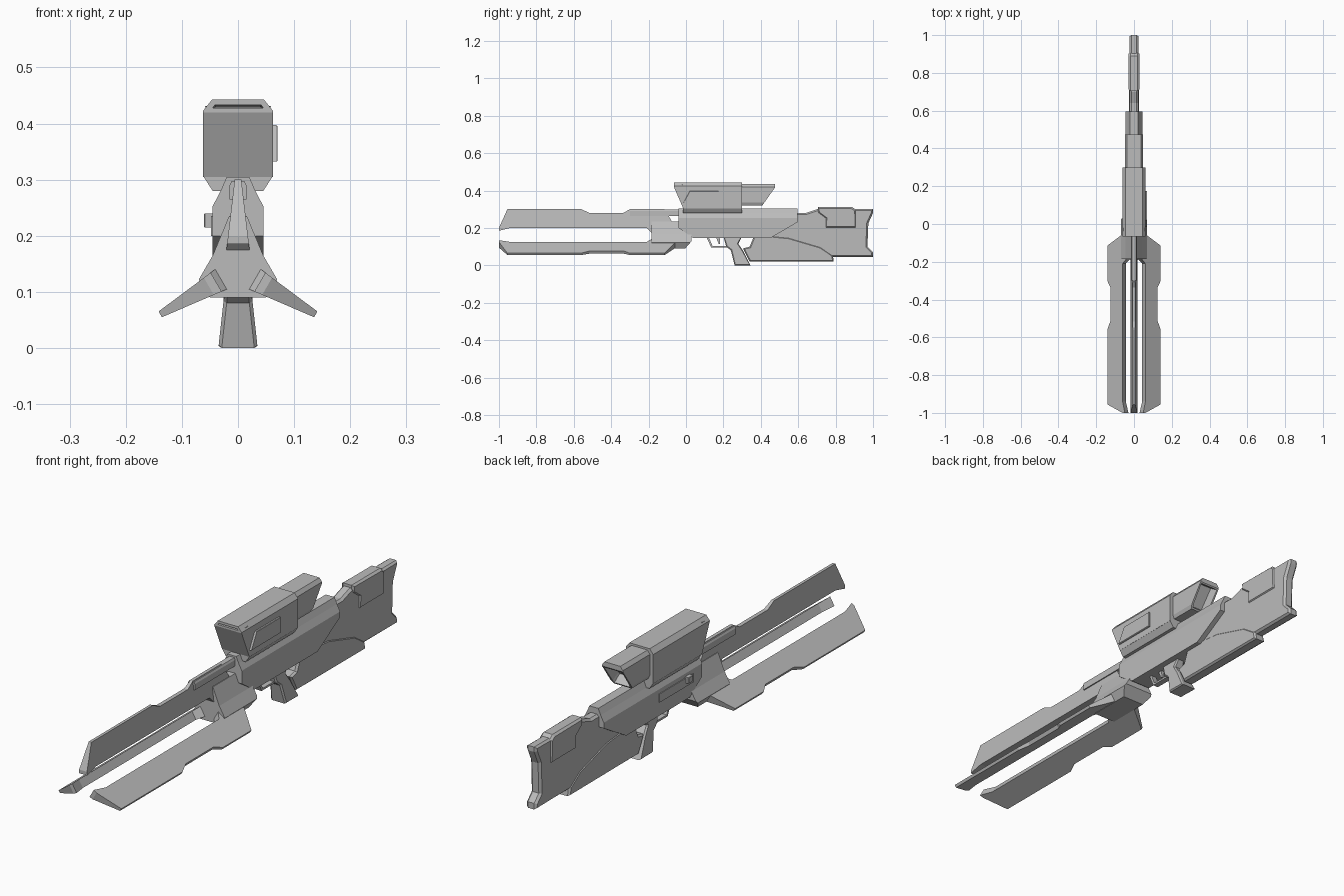
import bpy, bmesh
from math import radians
from mathutils import Matrix, Vector

if "Cube" in bpy.data.objects:
    bpy.data.objects.remove(bpy.data.objects["Cube"])

grey = bpy.data.materials.new("plain_grey")
grey.use_nodes = True
tone = (0.5, 0.5, 0.5, 1)
grey.diffuse_color = tone
grey.node_tree.nodes["Principled BSDF"].inputs["Base Color"].default_value = tone

AXIS_Z = 0.14  # height of the axis the three blades turn around


def finish(bm, name):
    bmesh.ops.recalc_face_normals(bm, faces=bm.faces)
    mesh = bpy.data.meshes.new(name)
    bm.to_mesh(mesh)
    bm.free()
    mesh.materials.append(grey)
    obj = bpy.data.objects.new(name, mesh)
    bpy.context.collection.objects.link(obj)
    return obj


def bridge(rings):
    """Solid through matching rings of points, with capped ends."""
    bm = bmesh.new()
    loops = [[bm.verts.new(p) for p in ring] for ring in rings]
    n = len(loops[0])
    for a, b in zip(loops, loops[1:]):
        for i in range(n):
            j = (i + 1) % n
            bm.faces.new((a[i], a[j], b[j], b[i]))
    caps = [bm.faces.new(loops[0][::-1]), bm.faces.new(loops[-1])]
    bmesh.ops.recalc_face_normals(bm, faces=bm.faces)
    return bm, caps


def slab(profile, width, chamfer=0.0, center=0.0):
    """Side profile of (y, z) points given thickness; width may depend on z."""
    half = width if callable(width) else (lambda z: width)
    rings = [[(center + s * (half(z) - chamfer), y, z) for y, z in profile] for s in (-1, 1)]
    bm, caps = bridge(rings)
    if chamfer:
        bmesh.ops.inset_individual(bm, faces=caps, thickness=chamfer, depth=chamfer)
    return bm


def prism(half_section, y0, y1):
    """Mirrored (x, z) section run along y."""
    section = half_section + [(-x, z) for x, z in reversed(half_section)]
    return bridge([[(x, y, z) for x, z in section] for y in (y0, y1)])[0]


def cut(bm, point, normal):
    """Slice off everything on the side the normal points to."""
    geom = bm.verts[:] + bm.edges[:] + bm.faces[:]
    res = bmesh.ops.bisect_plane(bm, geom=geom, plane_co=point, plane_no=normal, clear_outer=True)
    edges = [e for e in res["geom_cut"] if isinstance(e, bmesh.types.BMEdge)]
    bmesh.ops.contextual_create(bm, geom=edges)
    bmesh.ops.recalc_face_normals(bm, faces=bm.faces)


def recess(bm, direction, rim, depth):
    """Hollow the face that looks most along a direction."""
    bm.normal_update()
    face = max(bm.faces, key=lambda f: f.normal.dot(Vector(direction)))
    bmesh.ops.inset_region(bm, faces=[face], thickness=rim)
    bmesh.ops.inset_region(bm, faces=[face], thickness=rim / 2, depth=-depth)


# Three blades around the axis, each with a root on the hub
blade = [(-1, 0.045), (-1, 0.06), (-0.955, 0.16), (-0.56, 0.16), (-0.515, 0.14),
         (-0.335, 0.14), (-0.3, 0.16), (-0.115, 0.16), (-0.06, 0.07),
         (-0.06, 0.03), (-0.18, 0.03), (-0.21, 0.06), (-0.94, 0.06)]
for name, angle in (("top_blade", 0), ("left_blade", 120), ("right_blade", -120)):
    bm = slab(blade, lambda r: 0.02 - 0.117 * (r - 0.04))
    turn = Matrix.Translation((0, 0, AXIS_Z)) @ Matrix.Rotation(radians(angle), 4, "Y")
    bmesh.ops.transform(bm, matrix=turn, verts=bm.verts)
    finish(bm, name)

# Hub and the rail over it
hub = prism([(0.016, 0.235), (0.045, 0.165), (0.07, 0.122), (0.05, 0.09)], -0.185, 0.03)
cut(hub, (0, 0, 0.095), (0, 0.75, -0.66))
finish(hub, "blade_hub")
finish(prism([(0.011, 0.298), (0.015, 0.29), (0.015, 0.265)], -0.3, -0.03), "top_rail")

# Receiver with sloped lower front and rear
body = prism([(0.02, 0.305), (0.031, 0.28), (0.045, 0.253), (0.045, 0.145)], -0.04, 0.595)
cut(body, (0, -0.04, 0.2), (0, -0.055, -0.08))
cut(body, (0, 0.595, 0.23), (0, 0.085, -0.145))
finish(body, "receiver")
finish(slab([(0.02, 0.2), (0.02, 0.235), (0.24, 0.235), (0.24, 0.2)], 0.003, 0, -0.045),
       "side_port")
finish(slab([(0.04, 0.215), (0.04, 0.24), (0.07, 0.24), (0.07, 0.215)], 0.01, 0.002, -0.051),
       "bolt_knob")

# Scope: main housing, eyepiece and side panel
scope = prism([(0.046, 0.443), (0.062, 0.423), (0.062, 0.305)], -0.065, 0.3)
cut(scope, (0, -0.065, 0.42), (0, -0.115, -0.05))
recess(scope, (0, -1, 0), 0.011, 0.045)
finish(scope, "scope_housing")
finish(prism([(0.062, 0.306), (0.045, 0.28)], -0.015, 0.3), "scope_mount")
eye = prism([(0.036, 0.435), (0.047, 0.42), (0.047, 0.335), (0.04, 0.32)], 0.29, 0.475)
cut(eye, (0, 0.475, 0.415), (0, 0.085, -0.06))
recess(eye, (0, 0.8, -0.6), 0.009, 0.04)
finish(eye, "scope_eyepiece")
finish(slab([(-0.015, 0.332), (0.02, 0.397), (0.175, 0.397), (0.175, 0.332)], 0.006, 0.002, 0.064),
       "scope_side_panel")

# Stock, cheek pad and lower stock
stock = [(0.45, 0.28), (0.64, 0.28), (0.7, 0.3), (1, 0.3), (1, 0.28), (0.975, 0.225),
         (0.97, 0.1), (1, 0.07), (1, 0.045), (0.7, 0.045), (0.45, 0.12)]
finish(slab(stock, 0.023, 0.009), "stock")
pad = [(0.705, 0.28), (0.745, 0.25), (0.745, 0.2), (0.91, 0.2),
       (0.91, 0.295), (0.89, 0.311), (0.705, 0.311)]
finish(slab(pad, 0.028, 0.009), "cheek_pad")
lower = [(0.365, 0.16), (0.34, 0.1), (0.305, 0.09), (0.34, 0.02), (0.79, 0.02),
         (0.785, 0.055), (0.72, 0.1), (0.55, 0.15), (0.45, 0.16)]
finish(slab(lower, 0.026, 0.008), "lower_stock")

# Grip, trigger guard and trigger
grip = [(0.2, 0.155), (0.215, 0.1), (0.24, 0.08), (0.26, 0), (0.345, 0),
        (0.305, 0.08), (0.28, 0.115), (0.3, 0.155)]
finish(slab(grip, lambda z: 0.035 - 0.11 * z, 0.006), "grip")
guard = [(0.11, 0.15), (0.135, 0.095), (0.225, 0.095), (0.225, 0.103),
         (0.142, 0.103), (0.122, 0.15)]
finish(slab(guard, 0.012), "trigger_guard")
finish(slab([(0.16, 0.15), (0.175, 0.115), (0.182, 0.115), (0.18, 0.15)], 0.006), "trigger")
